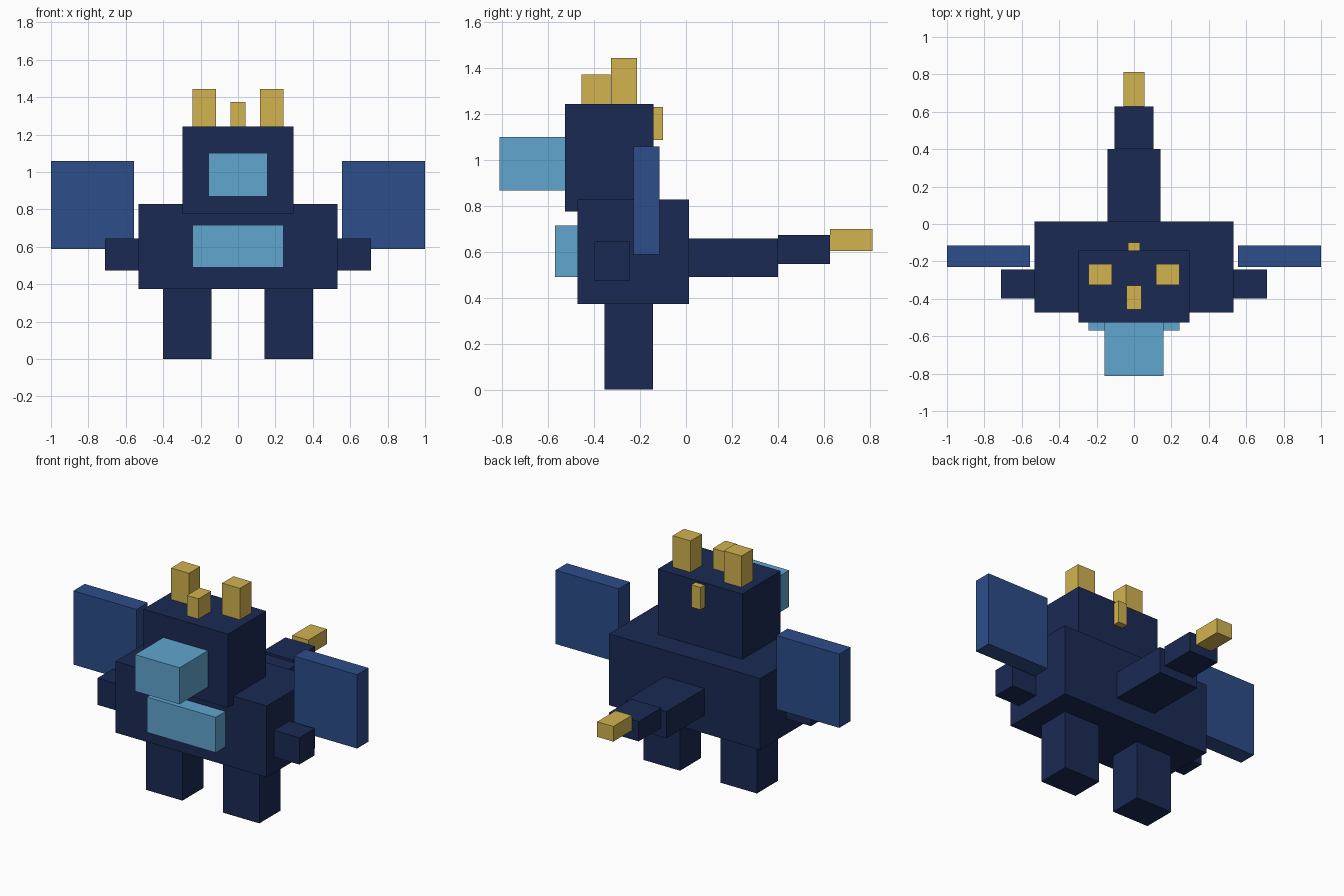
import bpy
import bmesh

if "Cube" in bpy.data.objects:
    bpy.data.objects.remove(bpy.data.objects["Cube"])


def material(name, rgb):
    """Material from 0-255 screen colour, stored as linear."""
    m = bpy.data.materials.new(name)
    m.diffuse_color = [(c / 255) ** 2.2 for c in rgb] + [1]
    m.use_nodes = True
    m.node_tree.nodes["Principled BSDF"].inputs["Base Color"].default_value = m.diffuse_color
    return m


NAVY = material("navy", (32, 46, 84))
BLUE = material("blue", (48, 78, 136))
SKY = material("sky", (97, 164, 207))
GOLD = material("gold", (208, 178, 80))


def box(name, mat, x, y, z):
    """Axis-aligned box from (min, max) ranges."""
    bm = bmesh.new()
    bmesh.ops.create_cube(bm, size=1)
    for v in bm.verts:
        v.co = [r[0] if c < 0 else r[1] for c, r in zip(v.co, (x, y, z))]
    mesh = bpy.data.meshes.new(name)
    bm.to_mesh(mesh)
    bm.free()
    mesh.materials.append(mat)
    obj = bpy.data.objects.new(name, mesh)
    bpy.context.collection.objects.link(obj)


def centre(name, mat, half, y, z):
    box(name, mat, (-half, half), y, z)


def pair(name, mat, x, y, z):
    box(name + "_right", mat, x, y, z)
    box(name + "_left", mat, (-x[1], -x[0]), y, z)


# Body, head and muzzle
centre("body", NAVY, 0.533, (-0.472, 0.014), (0.373, 0.828))
centre("belly_plate", SKY, 0.242, (-0.57, -0.472), (0.49, 0.715))
centre("head", NAVY, 0.298, (-0.527, -0.142), (0.775, 1.244))
centre("snout", SKY, 0.157, (-0.813, -0.527), (0.868, 1.101))

# Limbs and wings
pair("leg", NAVY, (0.142, 0.40), (-0.356, -0.143), (0, 0.373))
pair("arm", NAVY, (0.533, 0.711), (-0.398, -0.243), (0.474, 0.645))
pair("wing", BLUE, (0.556, 1.0), (-0.229, -0.115), (0.589, 1.059))

# Horns and the spike behind the head
pair("horn", GOLD, (0.117, 0.243), (-0.327, -0.213), (1.244, 1.444))
centre("front_horn", GOLD, 0.041, (-0.456, -0.328), (1.244, 1.373))
centre("back_spike", GOLD, 0.033, (-0.142, -0.10), (1.088, 1.23))

# Tapering tail
centre("tail_base", NAVY, 0.141, (0.014, 0.40), (0.49, 0.659))
centre("tail_middle", NAVY, 0.105, (0.40, 0.627), (0.547, 0.674))
centre("tail_tip", GOLD, 0.057, (0.627, 0.813), (0.604, 0.70))
